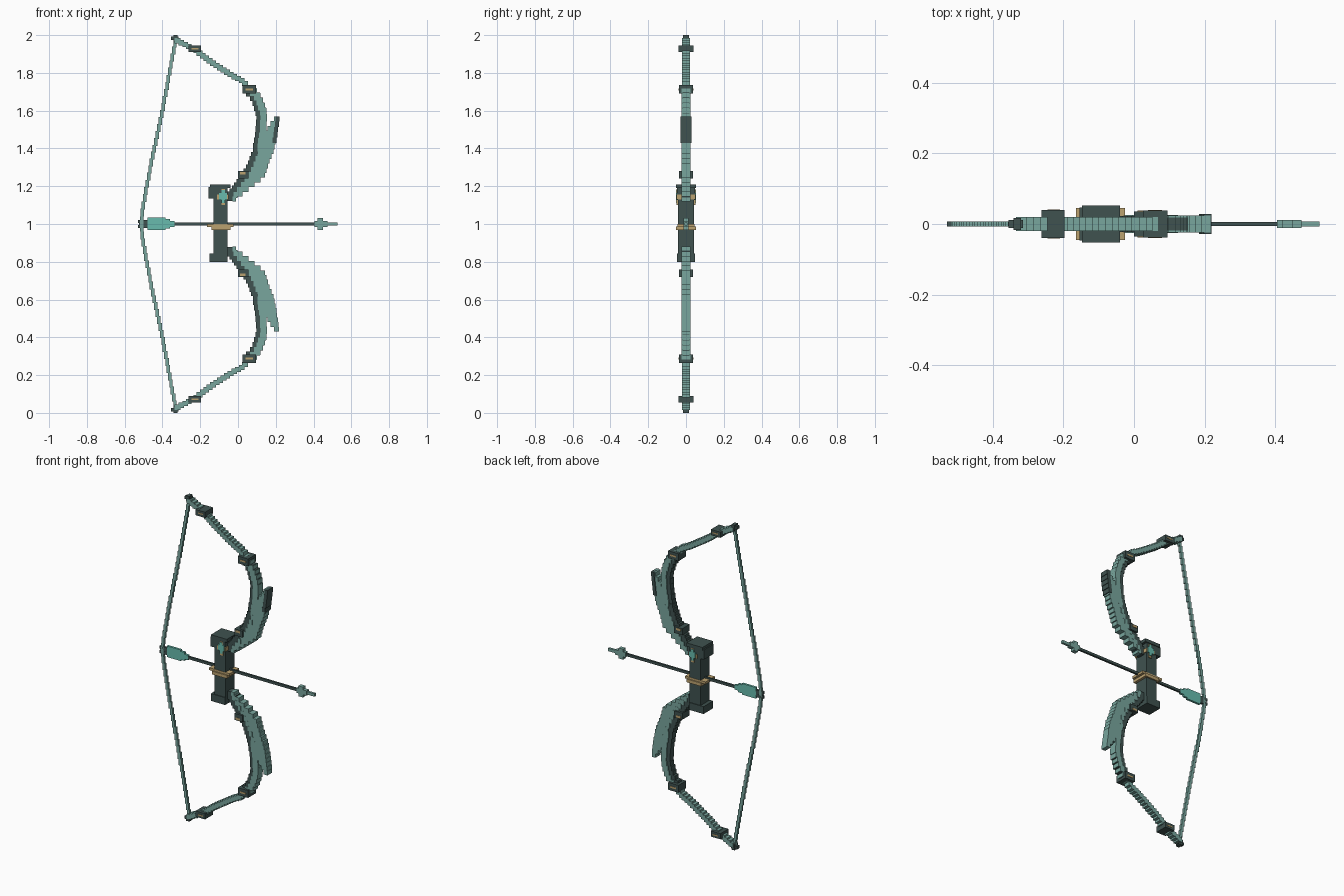
import bpy
import bmesh
import math
from mathutils import Matrix, Vector

cube = bpy.data.objects.get("Cube")
if cube:
    bpy.data.objects.remove(cube)


def material(name, rgb):
    m = bpy.data.materials.new(name)
    m.use_nodes = True
    m.diffuse_color = (*rgb, 1)
    m.node_tree.nodes["Principled BSDF"].inputs["Base Color"].default_value = (*rgb, 1)
    return m


dark = material("dark slate", (0.05, 0.085, 0.08))
sage = material("sage green", (0.19, 0.38, 0.34))
teal = material("bright teal", (0.14, 0.5, 0.42))
gold = material("gold", (0.5, 0.36, 0.16))


def part(name, mat, boxes):
    """One object from boxes given as (x0, x1, half depth, z0, z1)."""
    bm = bmesh.new()
    for x0, x1, d, z0, z1 in boxes:
        place = Matrix.Translation(((x0 + x1) / 2, 0, (z0 + z1) / 2))
        size = Matrix.Diagonal((x1 - x0, 2 * d, abs(z1 - z0), 1))
        bmesh.ops.create_cube(bm, size=1, matrix=place @ size)
    mesh = bpy.data.meshes.new(name)
    bm.to_mesh(mesh)
    bm.free()
    mesh.materials.append(mat)
    obj = bpy.data.objects.new(name, mesh)
    bpy.context.collection.objects.link(obj)
    return obj


def stair(path, step, w, d, h):
    """Stepped run of boxes centred along a path of (x, z)."""
    out = []
    for a, b in zip(path, path[1:]):
        a, b = Vector(a), Vector(b)
        n = max(1, round((b - a).length / step))
        for i in range(n):
            p = a.lerp(b, (i + 0.5) / n)
            out.append((p.x - w / 2, p.x + w / 2, d, p.y - h / 2, p.y + h / 2))
    return out


def lerp_at(path, z):
    for (x0, z0), (x1, z1) in zip(path, path[1:]):
        if z0 <= z <= z1:
            return x0 + (x1 - x0) * (z - z0) / (z1 - z0)
    return path[-1][0]


def rows(inner, outer, z0, z1, step, d):
    """Stepped blade filled between two edges."""
    out = []
    n = round((z1 - z0) / step)
    for i in range(n):
        z = z0 + step * i
        a, b = lerp_at(inner, z + step / 2), lerp_at(outer, z + step / 2)
        out.append((a, b, d, z, z + step))
    return out


# Heights below are measured from the arrow line, then flipped for each limb
root = [(-0.04, 0.14), (0.02, 0.22), (0.07, 0.3), (0.105, 0.39)]
bend = [(0.105, 0.39), (0.12, 0.48), (0.125, 0.58), (0.1, 0.66), (0.06, 0.71)]
tip = [(0.06, 0.71), (0.03, 0.755), (-0.03, 0.785), (-0.16, 0.87),
       (-0.23, 0.925), (-0.33, 0.975)]
cord = [(-0.33, 0.975), (-0.4, 0.6), (-0.47, 0.27), (-0.505, 0.08), (-0.512, 0)]
inner_edge = [(-0.05, 0.11), (0.02, 0.19), (0.1, 0.34), (0.13, 0.46),
              (0.15, 0.5), (0.2, 0.57)]
outer_edge = [(-0.04, 0.11), (0.04, 0.17), (0.14, 0.25), (0.165, 0.33),
              (0.19, 0.39), (0.205, 0.46), (0.218, 0.57)]

for side, s in (("upper", 1), ("lower", -1)):
    def limb(name, mat, boxes):
        return part(f"{side}_{name}", mat,
                    [(a, b, d, 1 + s * p, 1 + s * q) for a, b, d, p, q in boxes])

    limb("limb_root", dark, stair(root, 0.022, 0.045, 0.022, 0.05))
    limb("limb_bend", dark, stair(bend, 0.03, 0.055, 0.018, 0.045))
    limb("limb_inlay", sage, stair([(x + 0.012, z) for x, z in bend], 0.03, 0.035, 0.024, 0.04))
    limb("limb_root_inlay", sage, stair([(x + 0.016, z) for x, z in root], 0.03, 0.02, 0.025, 0.03))
    limb("limb_tip", sage, stair(tip, 0.022, 0.03, 0.02, 0.028))
    limb("blade", sage, rows(inner_edge, outer_edge, 0.12, 0.57, 0.025, 0.0235))
    if s > 0:
        limb("blade_edge", dark, [(x1 - 0.018, x1 + 0.003, 0.028, z0, z1) for x0, x1, d, z0, z1
                                  in rows(inner_edge, outer_edge, 0.43, 0.57, 0.028, 0)])

    # Bindings around the limb and their gold studs
    limb("binding_middle", dark, [(0.025, 0.095, 0.038, 0.69, 0.735)])
    limb("binding_end", dark, [(-0.262, -0.197, 0.039, 0.91, 0.945)])
    limb("binding_root", dark, [(0.0, 0.055, 0.036, 0.24, 0.28)])
    limb("binding_studs", gold, [(0.04, 0.08, 0.04, 0.708, 0.718),
                                 (-0.245, -0.21, 0.041, 0.925, 0.932),
                                 (0.01, 0.04, 0.038, 0.262, 0.275)])
    limb("tip_knot", dark, [(-0.355, -0.315, 0.011, 0.975, 0.993),
                            (-0.342, -0.32, 0.017, 0.965, 1.0)])
    limb("bowstring", sage, stair(cord, 0.038, 0.018, 0.007, 0.042))

# Grip
part("grip", dark, [(-0.13, -0.055, 0.043, 0.81, 1.19)])
part("grip_top", dark, [(-0.155, -0.055, 0.047, 1.135, 1.195),
                        (-0.148, -0.04, 0.052, 1.19, 1.21)])
part("grip_bottom", dark, [(-0.152, -0.055, 0.047, 0.8, 0.845)])
part("grip_band", gold, [(-0.165, -0.025, 0.045, 0.985, 1.0),
                         (-0.14, -0.04, 0.052, 0.968, 0.988)])
part("jewel_setting", gold, [(-0.088, -0.068, 0.049, 1.1, 1.185),
                             (-0.11, -0.05, 0.049, 1.13, 1.155)])
part("jewel", teal, [(-0.1, -0.058, 0.053, 1.128, 1.165),
                     (-0.088, -0.07, 0.053, 1.112, 1.18)])

# Arrow
part("arrow_shaft", dark, [(-0.525, 0.415, 0.006, 0.992, 1.008)])
part("arrow_nock", dark, [(-0.53, -0.478, 0.007, 1.005, 1.022),
                          (-0.53, -0.478, 0.007, 0.978, 0.995)])
fletch = [(-0.48, -0.385, 0.007, 0.967, 1.035), (-0.465, -0.36, 0.007, 0.975, 1.027),
          (-0.45, -0.335, 0.007, 0.985, 1.015)]
part("arrow_fletching", teal, fletch)
part("arrow_head", sage, [(0.405, 0.475, 0.012, 0.985, 1.015),
                          (0.42, 0.45, 0.012, 0.968, 1.032),
                          (0.47, 0.526, 0.007, 0.991, 1.009)])
